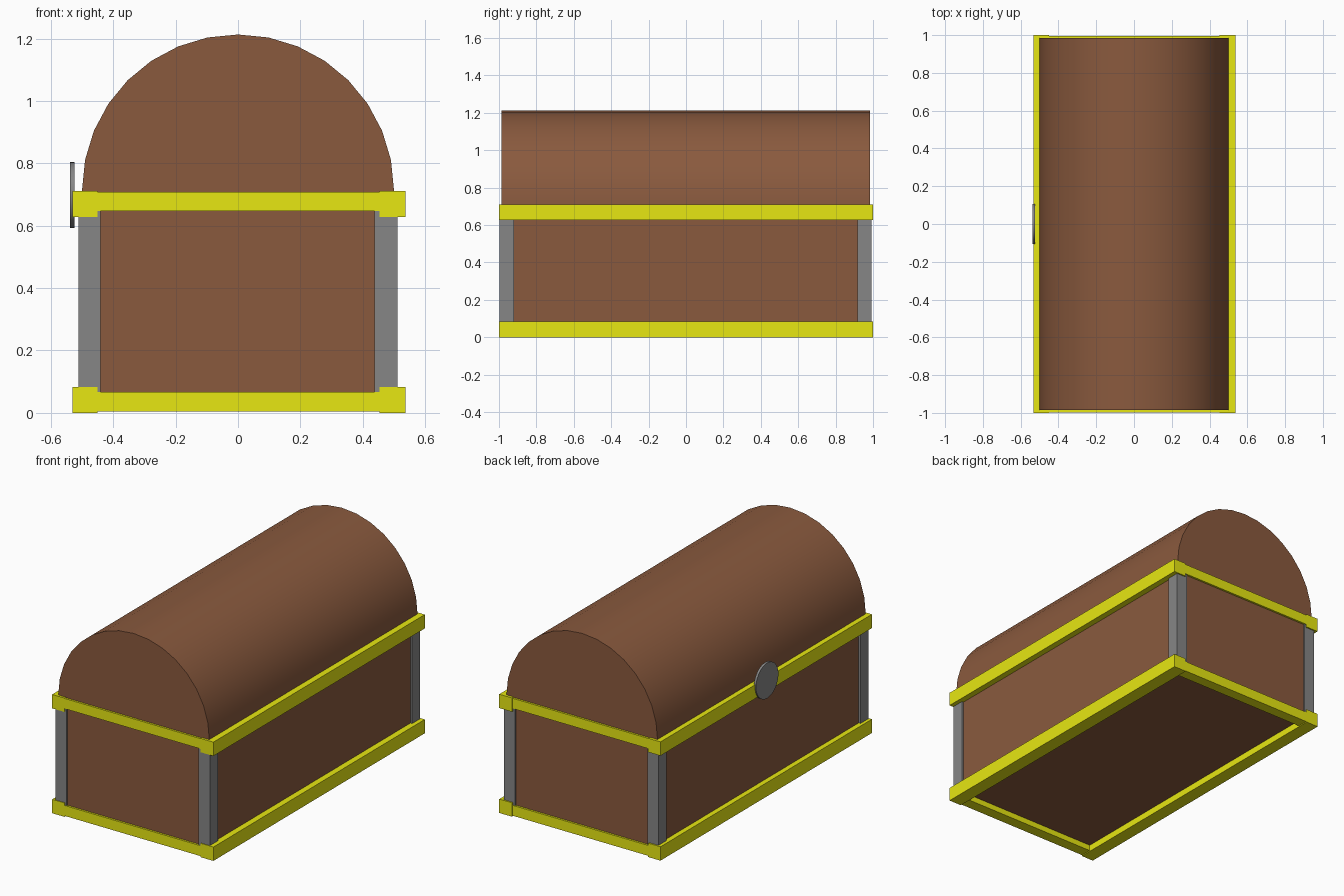
import bpy
from math import radians, pi, sin, cos

if "Cube" in bpy.data.objects:
    bpy.data.objects.remove(bpy.data.objects["Cube"])


def material(name, color):
    m = bpy.data.materials.new(name)
    m.diffuse_color = (*color, 1)
    m.use_nodes = True
    m.node_tree.nodes["Principled BSDF"].inputs["Base Color"].default_value = m.diffuse_color
    return m


WOOD = material("brown_wood", (0.254, 0.102, 0.048))
GOLD = material("yellow_trim", (0.8, 0.8, 0.006))
IRON = material("grey_iron", (0.24, 0.24, 0.24))


def box(name, x, y, z, mat):
    """Box from (low, high) ranges on each axis."""
    verts = [(a, b, c) for a in x for b in y for c in z]
    faces = [(0, 1, 3, 2), (4, 6, 7, 5), (0, 4, 5, 1),
             (2, 3, 7, 6), (0, 2, 6, 4), (1, 5, 7, 3)]
    me = bpy.data.meshes.new(name)
    me.from_pydata(verts, [], faces)
    me.materials.append(mat)
    ob = bpy.data.objects.new(name, me)
    bpy.context.collection.objects.link(ob)
    return ob


def smooth(ob):
    bpy.ops.object.select_all(action='DESELECT')
    ob.select_set(True)
    bpy.context.view_layer.objects.active = ob
    bpy.ops.object.shade_smooth_by_angle(angle=radians(30))


# wooden body, its floor raised a little inside the lower trim
box("body", (-0.50, 0.50), (-0.986, 0.984), (0.04, 0.70), WOOD)

# barrel lid: half of a 32-sided cylinder
N = 16
Y0, Y1, R, ZC = -0.986, 0.984, 0.5, 0.713
arc = [(R * cos(pi * i / N), ZC + R * sin(pi * i / N)) for i in range(N + 1)]
arc = [(0.5, 0.69)] + arc + [(-0.5, 0.69)]
n = len(arc)
verts = [(x, y, z) for y in (Y0, Y1) for x, z in arc]
faces = [tuple(range(n))[::-1], tuple(range(n, 2 * n))]
faces += [(i, (i + 1) % n, n + (i + 1) % n, n + i) for i in range(n)]
me = bpy.data.meshes.new("lid")
me.from_pydata(verts, [], faces)
me.materials.append(WOOD)
lid = bpy.data.objects.new("lid", me)
bpy.context.collection.objects.link(lid)
bpy.context.view_layer.objects.active = lid
bpy.ops.object.mode_set(mode='EDIT')
bpy.ops.mesh.select_all(action='SELECT')
bpy.ops.mesh.normals_make_consistent(inside=False)
bpy.ops.object.mode_set(mode='OBJECT')
smooth(lid)

# lower and upper trim frames: thicker side rails, thinner end rails
for level, (s0, s1), (e0, e1) in (("lower", (0.0, 0.083), (0.005, 0.067)),
                                  ("upper", (0.628, 0.711), (0.647, 0.708))):
    box(f"{level}_left_rail", (-0.531, -0.45), (-1, 1), (s0, s1), GOLD)
    box(f"{level}_right_rail", (0.453, 0.537), (-1, 1), (s0, s1), GOLD)
    box(f"{level}_front_rail", (-0.46, 0.46), (-0.998, -0.93), (e0, e1), GOLD)
    box(f"{level}_back_rail", (-0.46, 0.46), (0.93, 0.996), (e0, e1), GOLD)

# iron corner posts
for side, xr in (("left", (-0.512, -0.44)), ("right", (0.437, 0.511))):
    for end, yr in (("front", (-0.996, -0.92)), ("back", (0.917, 0.992))):
        box(f"{end}_{side}_post", xr, yr, (0.04, 0.69), IRON)

# round lock plate on the left side
bpy.ops.mesh.primitive_cylinder_add(vertices=32, radius=0.106, depth=0.014,
                                    location=(-0.531, 0, 0.698),
                                    rotation=(0, pi / 2, 0))
lock = bpy.context.object
lock.name = "lock_plate"
lock.data.materials.append(IRON)
smooth(lock)
